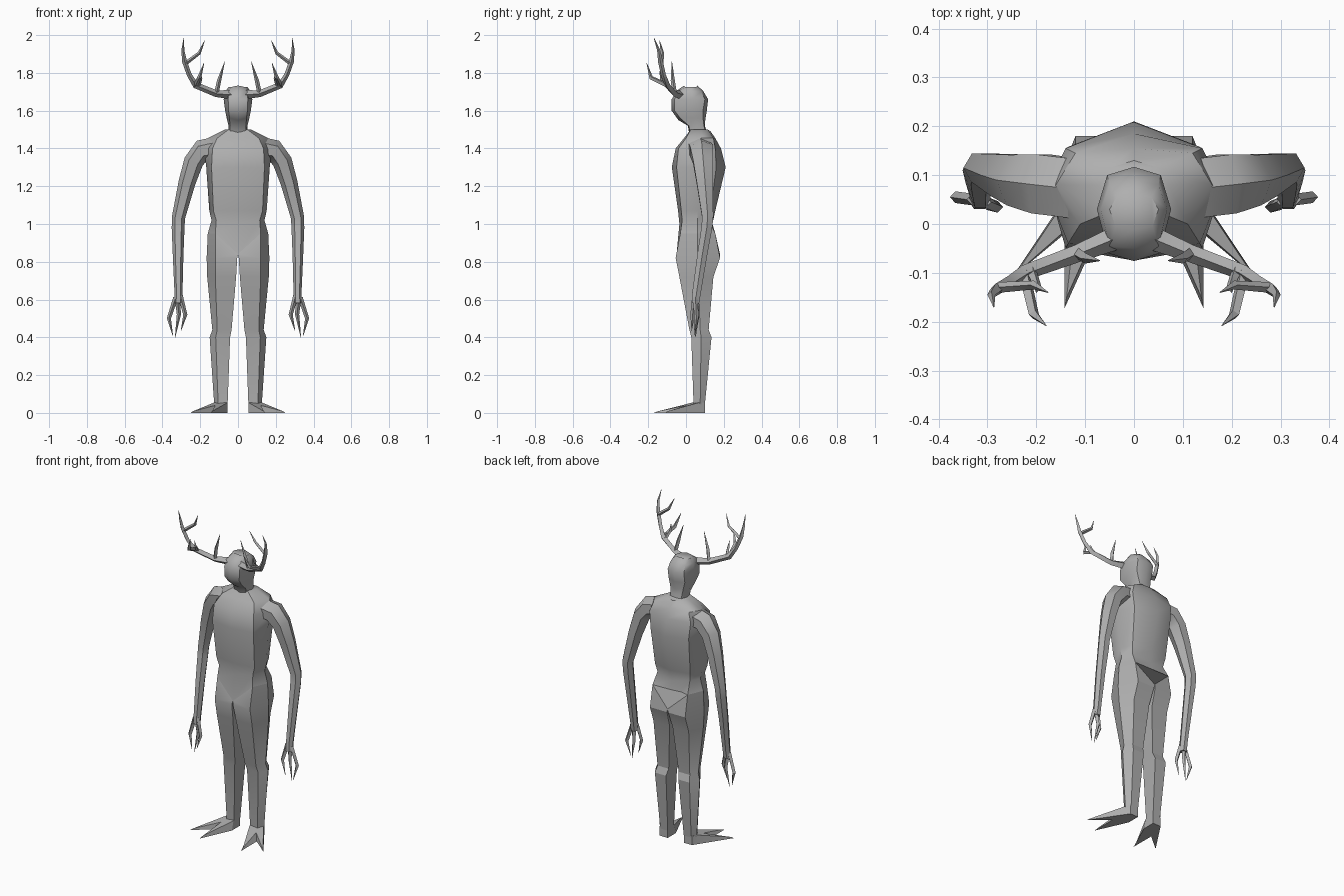
import bpy, bmesh, math
from mathutils import Vector

skin = bpy.data.materials.new("grey skin")
skin.diffuse_color = (0.43, 0.43, 0.43, 1)


def finish(name, bm, mirror=True, angle=40):
    bmesh.ops.remove_doubles(bm, verts=bm.verts, dist=0.0002)
    bmesh.ops.recalc_face_normals(bm, faces=bm.faces)
    me = bpy.data.meshes.new(name)
    bm.to_mesh(me)
    bm.free()
    me.materials.append(skin)
    ob = bpy.data.objects.new(name, me)
    bpy.context.collection.objects.link(ob)
    bpy.ops.object.select_all(action='DESELECT')
    ob.select_set(True)
    bpy.context.view_layer.objects.active = ob
    bpy.ops.object.shade_smooth_by_angle(angle=math.radians(angle))
    if mirror:
        ob.modifiers.new("mirror", 'MIRROR').use_mirror_merge = False
    return ob


def loft(bm, rings):
    """Skin a list of equal-length point rings and cap both ends."""
    vr = [[bm.verts.new(p) for p in r] for r in rings]
    n = len(vr[0])
    for a, b in zip(vr, vr[1:]):
        for i in range(n):
            j = (i + 1) % n
            bm.faces.new((a[i], a[j], b[j], b[i]))
    bm.faces.new(vr[0])
    bm.faces.new(vr[-1])


def limb(bm, path, sides):
    """Tapered tube along (x, y, z, side radius, depth radius)."""
    pts = [Vector(p[:3]) for p in path]
    rings = []
    for i, p in enumerate(path):
        t = (pts[min(i + 1, len(pts) - 1)] - pts[max(i - 1, 0)]).normalized()
        u = t.cross(Vector((0, 1, 0))).normalized()
        v = t.cross(u)
        rings.append([pts[i] + u * p[3] * math.cos(a) + v * p[4] * math.sin(a)
                      for a in (math.tau * k / sides for k in range(sides))])
    loft(bm, rings)


def body_ring(z, zc, xf, yfc, yf, xs, ym, xb, yb, ybc):
    """Eight-sided symmetric section: front centre round to back centre."""
    half = [(xf, yf, z), (xs, ym, z), (xb, yb, z)]
    return ([(0, yfc, zc)] + half + [(0, ybc, zc)]
            + [(-x, y, h) for x, y, h in reversed(half)])


# torso with V-shaped lower edge
bm = bmesh.new()
loft(bm, [body_ring(*r) for r in (
    (.95, .84, .12, -.05, -.03, .16, .06, .12, .155, .18),
    (1.02, 1.0, .115, -.035, -.02, .14, .06, .11, .12, .14),
    (1.07, 1.07, .13, -.042, -.025, .152, .06, .12, .13, .155),
    (1.30, 1.30, .14, -.075, -.05, .168, .05, .13, .16, .21),
    (1.40, 1.40, .135, -.055, -.04, .18, .075, .14, .155, .185),
    (1.455, 1.455, .11, -.01, .0, .16, .08, .12, .145, .155),
    (1.50, 1.49, .05, .02, .025, .07, .08, .05, .115, .13))])
finish("torso", bm, False)

# neck and head
bm = bmesh.new()
loft(bm, [body_ring(*r) for r in (
    (1.46, 1.46, .04, .02, .03, .055, .07, .04, .11, .12),
    (1.52, 1.52, .042, .01, .015, .05, .06, .038, .095, .10),
    (1.56, 1.55, .045, -.04, -.03, .06, .045, .045, .09, .102),
    (1.60, 1.60, .05, -.076, -.06, .068, .03, .055, .09, .11),
    (1.66, 1.66, .052, -.076, -.06, .076, .03, .055, .10, .117),
    (1.70, 1.705, .05, -.05, -.045, .068, .03, .05, .08, .09),
    (1.725, 1.733, .038, -.01, -.005, .05, .03, .036, .055, .06))])
finish("head", bm, False, 50)

# legs: five-sided sections
bm = bmesh.new()
legs = [[(0, -.05, .84), (.12, -.03, .95), (.16, .06, .95), (.12, .155, .95), (0, .18, .84)]]
for z, xi, xo, xs, yf, ym, yb in (
        (.82, .004, .12, .166, -.055, .06, .18),
        (.72, .01, .12, .163, -.035, .065, .145),
        (.44, .034, .11, .136, .018, .075, .12),
        (.40, .042, .118, .15, .028, .08, .135),
        (.045, .055, .105, .126, .04, .075, .10)):
    legs.append([(xi, yf, z), (xo, yf, z), (xs, ym, z), (xo, yb, z), (xi, yb, z)])
loft(bm, legs)
finish("leg", bm, True, 25)

# forked feet: flat sole outline, raised ankle
bm = bmesh.new()
sole = [(.055, .10), (.055, .02), (.142, -.172), (.142, -.02), (.25, -.11), (.13, .07), (.11, .10)]
top = [(.055, .10, .055), (.055, .035, .055), (.138, -.15, .008), (.12, .005, .04),
       (.24, -.10, .008), (.126, .07, .055), (.11, .10, .055)]
loft(bm, [[(x, y, 0) for x, y in sole], top])
finish("foot", bm, True, 25)

# arms
bm = bmesh.new()
limb(bm, [(.10, .07, 1.405, .06, .07), (.19, .082, 1.39, .058, .07),
          (.235, .09, 1.33, .052, .06), (.27, .10, 1.22, .045, .05),
          (.315, .115, 1.035, .035, .034), (.317, .11, .98, .034, .033),
          (.317, .085, .83, .028, .03), (.315, .055, .63, .021, .026),
          (.316, .05, .58, .024, .022)], 6)
finish("arm", bm, True, 45)

# clawed fingers
bm = bmesh.new()
for f in ([(.305, .045, .62, .013, .012), (.279, .035, .52, .011, .012), (.302, .03, .435, .001, .001)],
          [(.32, .05, .60, .014, .014), (.313, .06, .52, .011, .012), (.333, .05, .40, .001, .001)],
          [(.33, .05, .61, .013, .012), (.366, .055, .50, .011, .012), (.345, .045, .41, .001, .001)]):
    limb(bm, f, 4)
finish("fingers", bm, True, 30)

# antlers: main beam and four tines
bm = bmesh.new()
for t in ([(.04, -.03, 1.685, .024, .024), (.115, -.06, 1.69, .018, .018),
           (.225, -.10, 1.735, .017, .016), (.258, -.12, 1.79, .013, .013),
           (.283, -.135, 1.86, .013, .013), (.292, -.145, 1.92, .008, .008),
           (.287, -.17, 1.985, .001, .001)],
          [(.115, -.06, 1.69, .012, .012), (.10, -.07, 1.76, .011, .011), (.07, -.075, 1.86, .001, .001)],
          [(.225, -.10, 1.735, .013, .013), (.205, -.185, 1.775, .011, .011), (.18, -.208, 1.852, .001, .001)],
          [(.278, -.13, 1.85, .011, .011), (.205, -.125, 1.905, .009, .009), (.176, -.14, 1.972, .001, .001)],
          [(.21, -.095, 1.73, .011, .011), (.197, -.13, 1.77, .008, .008), (.20, -.14, 1.81, .001, .001)]):
    limb(bm, t, 4)
finish("antler", bm, True, 30)
